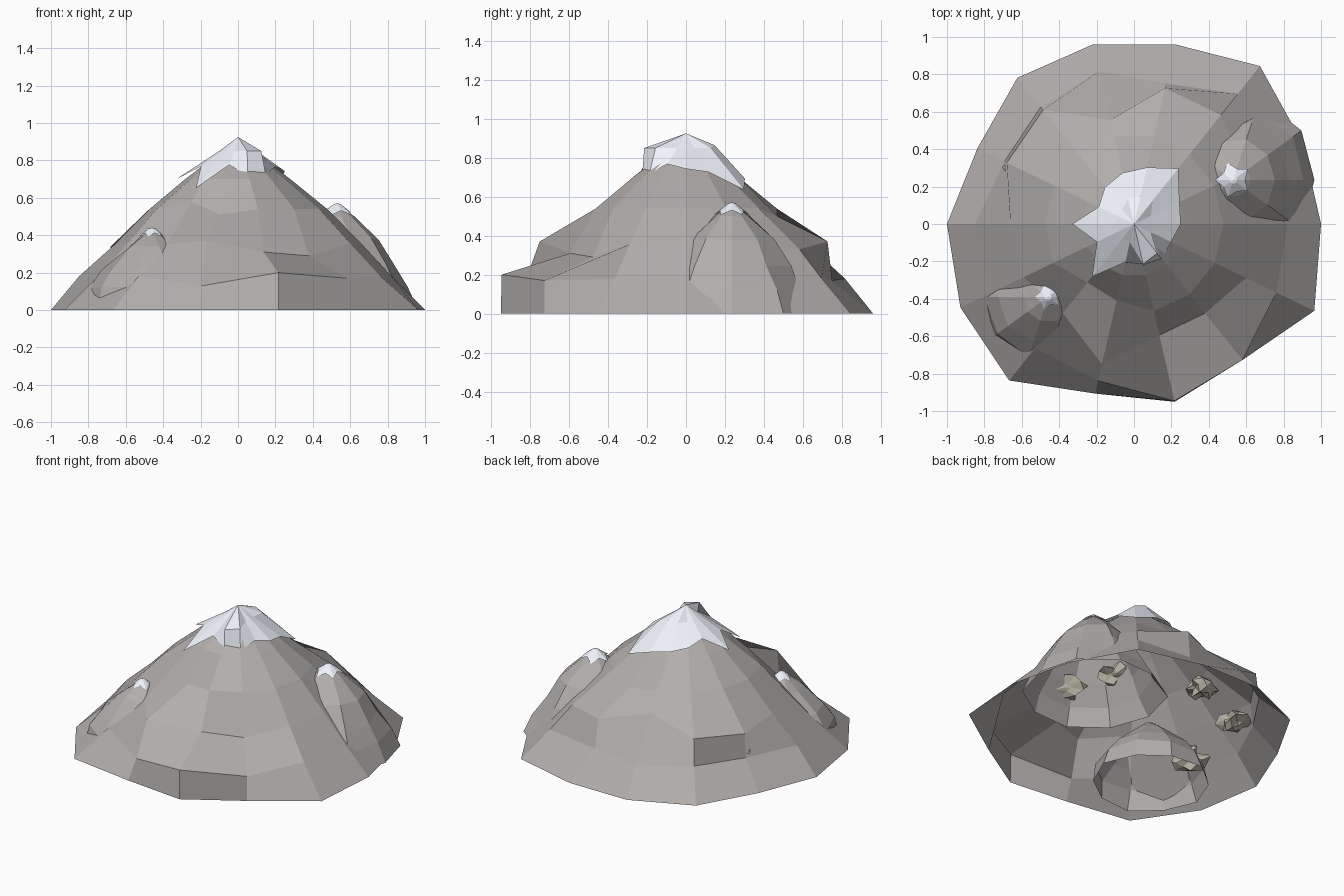
import bpy, bmesh, math, random
from mathutils import Vector

if "Cube" in bpy.data.objects:
    bpy.data.objects.remove(bpy.data.objects["Cube"])
random.seed(4)

def material(name, rgb):
    m = bpy.data.materials.new(name)
    m.diffuse_color = (*rgb, 1)
    m.use_nodes = True
    m.node_tree.nodes["Principled BSDF"].inputs["Base Color"].default_value = m.diffuse_color
    return m

ROCK = material("rock", (0.44, 0.42, 0.41))
SNOW = material("snow", (0.88, 0.91, 0.97))
STONE = material("stone", (0.50, 0.47, 0.39))

def finish(name, bm, mat):
    me = bpy.data.meshes.new(name)
    bm.to_mesh(me)
    bm.free()
    me.materials.append(mat)
    ob = bpy.data.objects.new(name, me)
    bpy.context.collection.objects.link(ob)
    return ob

def peak(name, centre, rings, cols, mat, changes={}, jitter=0.0):
    """Open-bottomed faceted cone; rings are (radius, z), the last is the tip."""
    bm = bmesh.new()
    grid = []
    for i, (r, z) in enumerate(rings[:-1]):
        row = []
        for c in range(cols):
            rr, zz = changes.get((i, c), (r, z))
            if (i, c) not in changes:
                rr *= 1 + random.uniform(-jitter, jitter)
                if i:
                    zz += random.uniform(-jitter, jitter) * 0.15
            a = math.tau * c / cols
            row.append(bm.verts.new((centre[0] + rr * math.cos(a),
                                     centre[1] + rr * math.sin(a), zz)))
        grid.append(row)
    tip = bm.verts.new((centre[0], centre[1], rings[-1][1]))
    for lo, hi in zip(grid, grid[1:]):
        for c in range(cols):
            d = (c + 1) % cols
            bm.faces.new((lo[c], lo[d], hi[d], hi[c]))
    for c in range(cols):
        bm.faces.new((grid[-1][c], grid[-1][(c + 1) % cols], tip))
    return finish(name, bm, mat)

# Main mountain: fourteen sides, uneven base and several rock ledges
profile = [(1, 0), (0.84, 0.18), (0.66, 0.355), (0.475, 0.54), (0.28, 0.70), (0.07, 0.86), (0, 0.91)]
base = [1.0, 1.0, 1.08, 0.985, 0.985, 1.0, 0.93, 1.0, 1.03, 1.07, 0.93, 0.975, 0.93, 1.07]
changes = {(0, c): (r, 0) for c, r in enumerate(base)}
changes.update({
    (1, 11): (0.97, 0.20), (1, 12): (0.93, 0.17), (1, 10): (0.86, 0.13),
    (2, 11): (0.61, 0.31), (2, 12): (0.61, 0.29),
    (2, 10): (0.77, 0.37), (2, 9): (0.61, 0.35),
    (3, 9): (0.40, 0.58), (3, 10): (0.42, 0.51),
    (1, 3): (0.77, 0.17), (1, 2): (0.89, 0.18),
    (2, 3): (0.745, 0.37), (2, 2): (0.745, 0.33), (2, 4): (0.57, 0.42),
    (3, 3): (0.48, 0.50),
    (1, 5): (0.80, 0.18), (1, 6): (0.77, 0.18),
    (2, 5): (0.78, 0.36), (2, 6): (0.755, 0.34),
    (1, 7): (0.85, 0.18), (2, 7): (0.66, 0.35), (1, 0): (0.82, 0.18),
})
peak("mountain", (0, 0), profile, 14, ROCK, changes, 0.012)

# Snow cap: ragged star-shaped rim lying just above the rock
rim = [0.25, 0.27, 0.38, 0.31, 0.28, 0.25, 0.21, 0.33, 0.22, 0.36, 0.21, 0.23, 0.24, 0.22]
cap = {(0, c): (r, 0.948 - 0.82 * r) for c, r in enumerate(rim)}
cap.update({(1, 3): (0.15, 0.865), (1, 4): (0.14, 0.86), (1, 2): (0.16, 0.85),
            (0, 7): (0.33, 0.70), (0, 11): (0.23, 0.72), (0, 12): (0.24, 0.72),
            (1, 11): (0.22, 0.85), (1, 12): (0.2, 0.85)})
peak("snow_cap", (0, 0), [(0.28, 0.71), (0.10, 0.85), (0, 0.925)], 14, SNOW, cap)

# Side peaks with their own small snow caps
def side_peak(name, centre, rings, cols, cap_r, drop):
    peak(name, centre, rings, cols, ROCK, {}, 0.045)
    top = rings[-1][1]
    ragged = {(0, c): (cap_r * (1.15 if c % 2 else 0.75),
                       top + 0.008 - drop * (1.1 if c % 2 else 0.7)) for c in range(cols)}
    peak(name + "_snow", centre, [(cap_r, 0), (0.02, top), (0, top + 0.006)],
         cols, SNOW, ragged)

side_peak("right_peak", (0.53, 0.235),
          [(0.45, 0), (0.385, 0.12), (0.31, 0.24), (0.22, 0.38), (0.09, 0.50), (0, 0.565)],
          10, 0.085, 0.06)
side_peak("left_peak", (-0.46, -0.39),
          [(0.37, 0), (0.34, 0.12), (0.26, 0.22), (0.13, 0.34), (0.05, 0.40), (0, 0.435)],
          10, 0.06, 0.045)

# Spiky stones hidden in the hollow underside
spots = [(-0.60, 0.27, 0.2), (-0.27, 0.34, 0.3), (-0.63, -0.2, 0.15),
         (0.26, 0.11, 0.3), (0.45, -0.11, 0.22)]
for n, p in enumerate(spots):
    bm = bmesh.new()
    bmesh.ops.create_icosphere(bm, subdivisions=2, radius=0.09)
    for v in bm.verts:
        v.co *= random.uniform(0.5, 1.45)
        v.co.z *= 0.7
        v.co += Vector(p)
    finish(f"hidden_stone_{n + 1}", bm, STONE)
